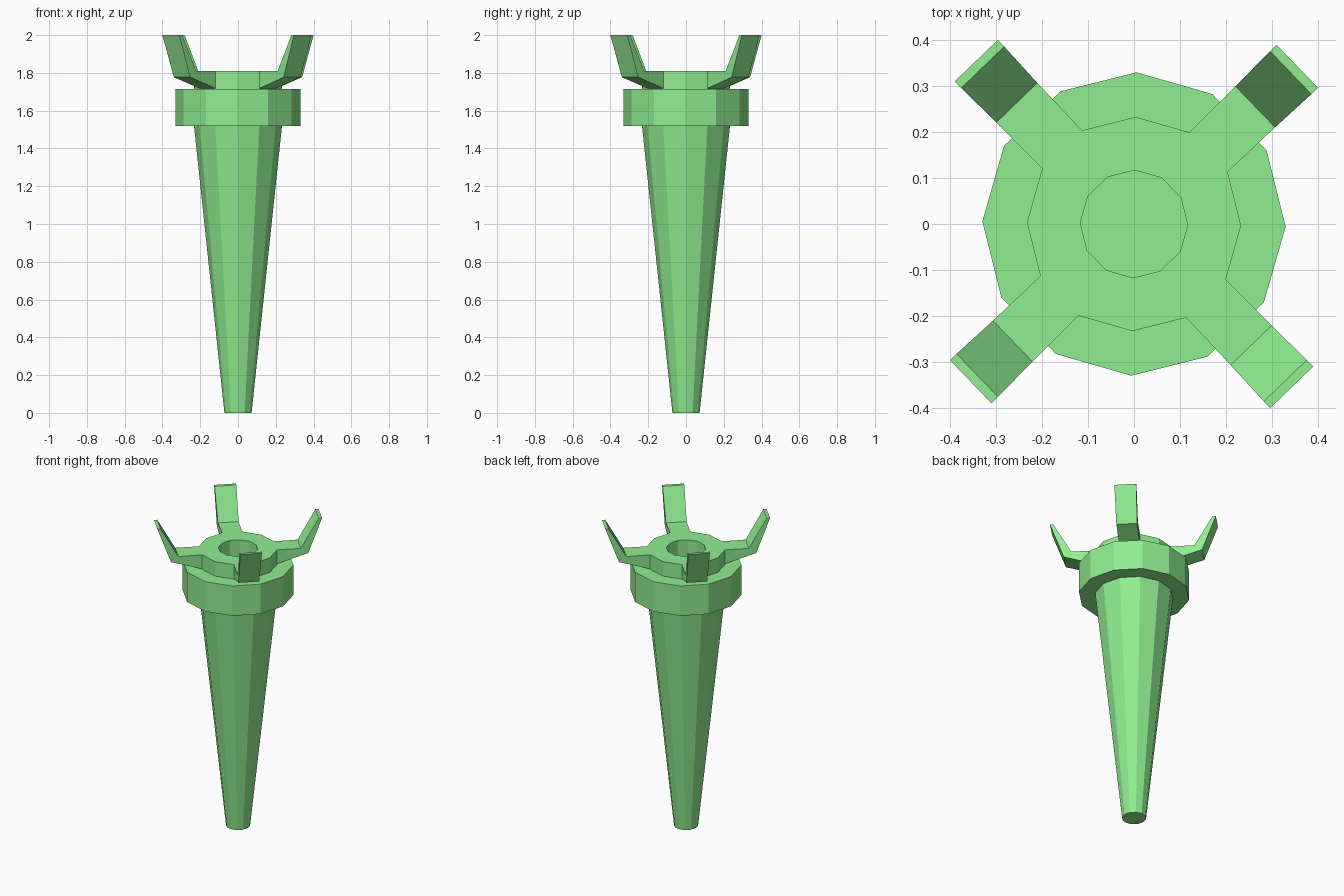
import bpy, bmesh
from math import cos, sin, pi, radians

if "Cube" in bpy.data.objects:
    bpy.data.objects.remove(bpy.data.objects["Cube"])

SIDES = 12
YAW = radians(-1)

green = bpy.data.materials.new("green")
green.diffuse_color = (0.28, 0.85, 0.28, 1)
green.use_nodes = True
green.node_tree.nodes["Principled BSDF"].inputs["Base Color"].default_value = green.diffuse_color


def finish(name, bm):
    me = bpy.data.meshes.new(name)
    bm.to_mesh(me)
    bm.free()
    me.materials.append(green)
    ob = bpy.data.objects.new(name, me)
    bpy.context.collection.objects.link(ob)
    return ob


def lathe(name, profile, cap_start=False, cap_end=False):
    """Sweep (radius, z) points around z; the profile runs up the outside."""
    bm = bmesh.new()
    rings = [[bm.verts.new((r * cos(2 * pi * i / SIDES + YAW),
                            r * sin(2 * pi * i / SIDES + YAW), z))
              for i in range(SIDES)] for r, z in profile]
    for a, b in zip(rings, rings[1:]):
        for i in range(SIDES):
            k = (i + 1) % SIDES
            bm.faces.new((a[i], a[k], b[k], b[i]))
    if cap_start:
        bm.faces.new(rings[0][::-1])
    if cap_end:
        bm.faces.new(rings[-1])
    return finish(name, bm)


def prong(name, angle):
    """Bent arm: (radius, z, half width) stations for the top and underside."""
    top = [(0.225, 1.81, 0.06), (0.367, 1.81, 0.062), (0.474, 2.0, 0.065)]
    low = [(0.225, 1.718, 0.06), (0.412, 1.777, 0.062), (0.494, 2.0, 0.065)]
    bm = bmesh.new()

    def vert(p, side):
        r, z, w = p
        return bm.verts.new((r * cos(angle) - side * w * sin(angle),
                             r * sin(angle) + side * w * cos(angle), z))

    loops = [[vert(t, 1), vert(t, -1), vert(l, -1), vert(l, 1)]
             for t, l in zip(top, low)]
    for a, b in zip(loops, loops[1:]):
        for i in range(4):
            k = (i + 1) % 4
            bm.faces.new((a[i], a[k], b[k], b[i]))
    bm.faces.new(loops[0][::-1])
    bm.faces.new(loops[-1])
    bmesh.ops.recalc_face_normals(bm, faces=bm.faces)
    return finish(name, bm)


# tapered handle
lathe("handle", [(0.072, 0), (0.233, 1.52)], cap_start=True)

# wide collar
lathe("collar", [(0.233, 1.52), (0.33, 1.52), (0.33, 1.715), (0.233, 1.715)])

# head with a round socket
lathe("head", [(0.233, 1.715), (0.233, 1.81), (0.117, 1.81), (0.117, 1.70)],
      cap_end=True)

# four bent prongs
for n in range(4):
    prong(f"prong_{n + 1}", radians(45 + 90 * n) + YAW)
